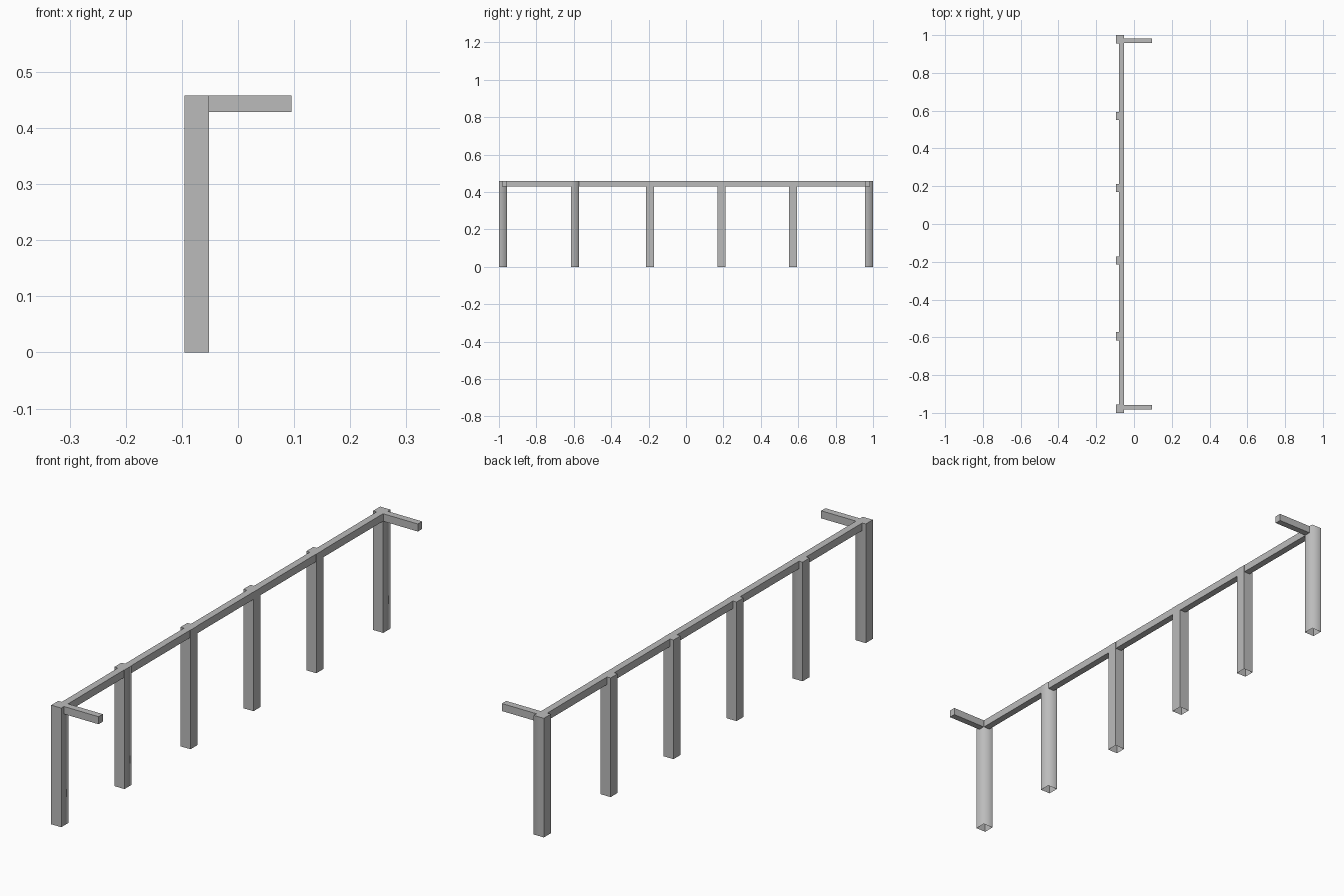
import bpy, bmesh
from mathutils import Vector

cube = bpy.data.objects.get("Cube")
if cube:
    bpy.data.objects.remove(cube, do_unlink=True)

# Single plain grey
grey = bpy.data.materials.new("plain_grey")
grey.use_nodes = True
colour = (0.5, 0.5, 0.5, 1)
grey.diffuse_color = colour
grey.node_tree.nodes["Principled BSDF"].inputs["Base Color"].default_value = colour

TOP = 0.458
BEAM_Z = 0.429
POST = 0.043
BACK, FACE = -0.095, -0.052


def box(name, low, high, open_bottom=False, soft_corner=False):
    """Axis-aligned box; optionally without a bottom, or with one soft vertical corner."""
    low, high = Vector(low), Vector(high)
    bm = bmesh.new()
    bmesh.ops.create_cube(bm, size=1)
    bmesh.ops.scale(bm, vec=high - low, verts=bm.verts)
    bmesh.ops.translate(bm, vec=(low + high) / 2, verts=bm.verts)
    if open_bottom:
        under = [f for f in bm.faces if f.normal.z < -0.5]
        bmesh.ops.delete(bm, geom=under, context='FACES_ONLY')
    if soft_corner:
        for f in bm.faces:
            f.smooth = True
        for e in bm.edges:
            e.smooth = all(v.co.x > high.x - 0.001 and v.co.y > high.y - 0.001
                           for v in e.verts)
    mesh = bpy.data.meshes.new(name)
    bm.to_mesh(mesh)
    bm.free()
    mesh.materials.append(grey)
    obj = bpy.data.objects.new(name, mesh)
    bpy.context.collection.objects.link(obj)
    return obj


# Hollow posts, open underneath
post_y = [-0.978, -0.594, -0.193, 0.19, 0.572, 0.978]
for i, y in enumerate(post_y):
    box(f"post_{i + 1}", (BACK, y - POST / 2, 0), (FACE, y + POST / 2, TOP),
        open_bottom=True, soft_corner=i in (0, 1, 5))

# Long top rail between the end posts
end = 1 - POST
box("top_rail", (-0.08, -end, BEAM_Z), (FACE - 0.001, end, TOP))

# Short arms reaching out from both end posts
for name, side in (("front_arm", -1), ("back_arm", 1)):
    ys = sorted((side * 0.957, side * 0.983))
    box(name, (FACE, ys[0], BEAM_Z), (-BACK, ys[1], TOP))
